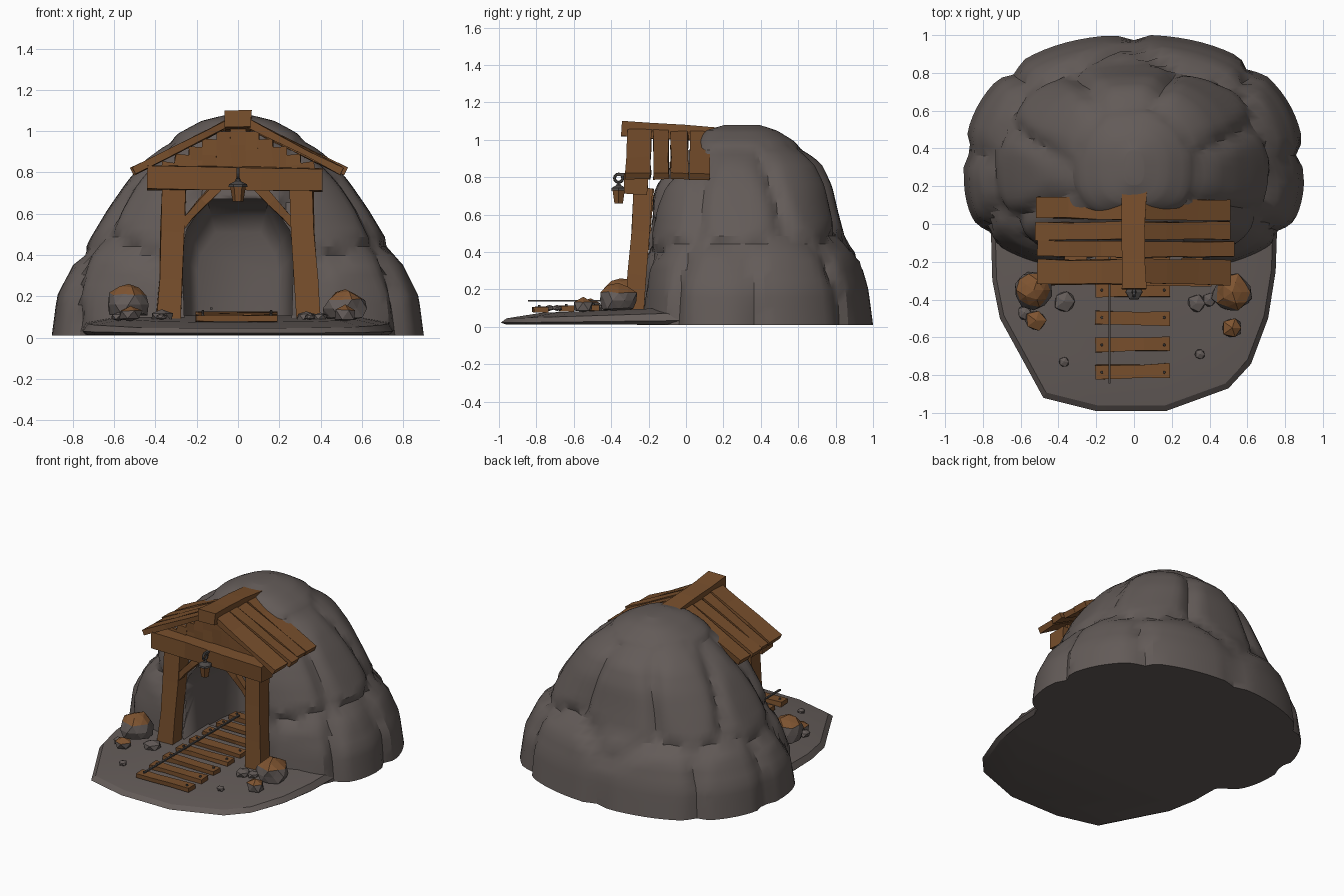
import bpy, bmesh, math, random
from mathutils import Vector, Matrix

random.seed(4)
if "Cube" in bpy.data.objects:
    bpy.data.objects.remove(bpy.data.objects["Cube"])


def material(name, rgb):
    m = bpy.data.materials.new(name)
    m.use_nodes = True
    m.diffuse_color = (*rgb, 1)
    bsdf = m.node_tree.nodes["Principled BSDF"]
    bsdf.inputs["Base Color"].default_value = (*rgb, 1)
    bsdf.inputs["Roughness"].default_value = 0.9
    return m


STONE = material("stone", (0.125, 0.105, 0.098))
WOOD = material("wood", (0.185, 0.077, 0.025))
ORE = material("ore", (0.21, 0.088, 0.03))
IRON = material("iron", (0.075, 0.068, 0.065))


def finish(name, bm, mats, smooth=None):
    bmesh.ops.recalc_face_normals(bm, faces=bm.faces)
    me = bpy.data.meshes.new(name)
    bm.to_mesh(me)
    bm.free()
    ob = bpy.data.objects.new(name, me)
    bpy.context.collection.objects.link(ob)
    for m in mats:
        me.materials.append(m)
    if smooth:
        bpy.ops.object.select_all(action='DESELECT')
        ob.select_set(True)
        bpy.context.view_layer.objects.active = ob
        bpy.ops.object.shade_smooth_by_angle(angle=math.radians(smooth))
    return ob


def loft(name, rings, mat, smooth=None):
    """Skin a list of equally long point rings and cap both ends."""
    bm = bmesh.new()
    rows = [[bm.verts.new(p) for p in ring] for ring in rings]
    n = len(rows[0])
    for a, b in zip(rows, rows[1:]):
        for i in range(n):
            j = (i + 1) % n
            bm.faces.new((a[i], a[j], b[j], b[i]))
    bm.faces.new(rows[0])
    bm.faces.new(rows[-1])
    return finish(name, bm, [mat], smooth)


def beam(name, a, b, wide, thick, up=(0, 0, 1), mat=WOOD, rough=0.006):
    """Hand-hewn timber from a to b with a waist and uneven corners."""
    a, b = Vector(a), Vector(b)
    d = (b - a).normalized()
    side = d.cross(Vector(up)).normalized()
    top = side.cross(d)
    rings = []
    for t in (0, 0.3, 0.65, 1):
        s = 1 - 0.2 * t * (1 - t)
        rings.append([a.lerp(b, t) + side * (u * wide / 2 * s + random.uniform(-rough, rough))
                      + top * (v * thick / 2 * s + random.uniform(-rough, rough))
                      for u, v in ((-1, -1), (1, -1), (1, 1), (-1, 1))])
    return loft(name, rings, mat)


# Hill: height, half width, back reach, front reach
CENTRE_Y = 0.3
LEVELS = [(0.01, 0.87, 0.67, 0.53), (0.2, 0.845, 0.645, 0.515), (0.36, 0.765, 0.60, 0.50),
          (0.47, 0.69, 0.52, 0.48), (0.62, 0.60, 0.48, 0.46), (0.75, 0.51, 0.45, 0.43),
          (0.87, 0.41, 0.395, 0.34), (0.98, 0.29, 0.285, 0.25), (1.05, 0.17, 0.18, 0.19),
          (1.08, 0.05, 0.09, 0.09)]


def hill_point(angle, z):
    for lo, hi in zip(LEVELS, LEVELS[1:]):
        if z <= hi[0] + 1e-6:
            break
    t = (z - lo[0]) / (hi[0] - lo[0])
    w, back, front = (lo[k] + (hi[k] - lo[k]) * t for k in (1, 2, 3))
    c, s = math.cos(angle), math.sin(angle)
    p, reach = (0.88, back) if s > 0 else (0.72, front)
    return Vector((w * math.copysign(abs(c) ** p, c),
                   CENTRE_Y + reach * math.copysign(abs(s) ** p, s), z))


# Boulder centres; the creases run halfway between neighbours
seeds = [Vector((0.02, CENTRE_Y, 1.14))]
for z, turns in ((.2, (-50, -12, 25, 66, 113, 155, 192, 230, 270)),
                 (.68, (-52, 0, 42, 92, 140, 182, 232, 270))):
    for turn in turns:
        seeds.append(hill_point(math.radians(turn + random.uniform(-4, 4)),
                                z + random.uniform(-.05, .05)))


def boulder_point(angle, z):
    p = hill_point(angle, z)
    near = sorted((p - s).length for s in seeds)
    swell = min(1, (near[1] - near[0]) / 0.13)
    out = Vector((p.x, p.y - CENTRE_Y, 0)).normalized()
    return p + out * (0.052 * swell ** 0.6 - 0.02) * min(1, (1.1 - z) * 4)


N, ROWS = 88, 34
heights = [0.01 + 1.07 * math.sin(math.pi / 2 * k / ROWS) for k in range(ROWS + 1)]
hill = loft("hill", [[boulder_point(math.tau * i / N, z) for i in range(N)] for z in heights],
            STONE, 28)

# Tunnel cut into the hill, narrowing towards its end
arch = [(-.26, .095), (-.27, .4), (-.25, .52), (-.15, .67), (.15, .67), (.25, .52), (.27, .4), (.26, .095)]
cutter = loft("tunnel_cutter",
              [[(x * s, y, .095 + (z - .095) * s) for x, z in arch]
               for y, s in ((-.7, 1.0), (-.05, 1.0), (.2, .96), (.31, .86), (.34, .72))], STONE, 50)
cutter.hide_render = True
cut = hill.modifiers.new("tunnel", 'BOOLEAN')
cut.operation, cut.solver, cut.object = 'DIFFERENCE', 'EXACT', cutter
bpy.context.view_layer.objects.active = hill
bpy.ops.object.modifier_apply(modifier="tunnel")
bpy.data.objects.remove(cutter)

# Ground slab before the entrance
edge = [(.76, .05), (.75, -.25), (.71, -.5), (.62, -.74), (.5, -.87), (.17, -.99), (-.2, -.99),
        (-.48, -.92), (-.6, -.7), (-.71, -.5), (-.75, -.3), (-.76, .05)]


def slab_ring(scale, lift, slope):
    return [(x * scale, y * scale, lift + slope * (y + 1)) for x, y in edge]


loft("ground_slab", [slab_ring(.97, .012, 0), slab_ring(1, .022, .012),
                     slab_ring(.97, .045, .03), slab_ring(.78, .075, .03)], STONE, 25)


def rock(name, x, y, z, r, tall, ore=None):
    """Chipped stone; faces above the ore height take the ore colour."""
    bm = bmesh.new()
    bmesh.ops.create_icosphere(bm, subdivisions=2 if r > .08 else 1, radius=r)
    for v in bm.verts:
        v.co *= random.uniform(.88, 1.1)
        v.co.z = max(v.co.z * tall, -r * .5)
    if ore is not None:
        for f in bm.faces:
            f.material_index = int(f.calc_center_median().z > ore * r)
    bmesh.ops.translate(bm, vec=(x, y, z), verts=bm.verts)
    finish(name, bm, [STONE, ORE])


rock("large_rock_right", -.53, -.35, .16, .105, 1.0, .38)
rock("large_rock_left", .52, -.36, .14, .105, .85, .35)
rock("ore_rock_left", .52, -.55, .11, .06, .9, .35)
rock("ore_rock_right", -.52, -.51, .11, .06, .7, .35)
for x, y, r in ((-.37, -.41, .06), (.33, -.42, .05), (.4, -.4, .04), (-.58, -.47, .04),
                (-.37, -.73, .03), (.35, -.69, .03)):
    rock("loose_stone", x, y, .1, r, .6)

# Track: sleepers running into the tunnel and a thin rail
for i in range(8):
    y = -.785 + .145 * i
    z = min(.08 + .035 * (y + 1), .105)
    beam("sleeper", (-.205, y, z + .005), (.19, y + random.uniform(-.01, .01), z + .005), .075, .03, rough=.003)
    for x in (-.17, .16):
        bm = bmesh.new()
        bmesh.ops.create_cone(bm, segments=6, radius1=.008, radius2=.006, depth=.01, cap_ends=True,
                              matrix=Matrix.Translation((x, y, z + .024)))
        finish("sleeper_nail", bm, [IRON])
beam("rail", (-.13, -.845, .14), (-.13, .2, .14), .012, .01, mat=IRON, rough=0)

# Timber frame
for s, side in ((-1, "right"), (1, "left")):
    beam("post_" + side, (s * .34, -.275, .08), (s * .305, -.225, .74), .115, .1, up=(0, 1, 0))
    beam("brace_" + side, (s * .29, -.25, .53), (s * .1, -.25, .73), .045, .045, up=(0, 1, 0))
beam("cross_beam", (-.44, -.265, .775), (.41, -.265, .765), .12, .115)
beam("ridge_beam", (0, -.345, 1.06), (0, .17, 1.025), .13, .08)

# Gable boards behind the cross beam
for i in range(-5, 6):
    x = i * .07
    beam("gable_board", (x, -.22, .74), (x * .95, -.22, 1.035 - abs(x) * .53), .074, .025, up=(0, 1, 0), rough=.004)

# Roof planks running down both slopes
for s in (-1, 1):
    for y, w in ((-.25, .13), (-.135, .085), (-.035, .095), (.08, .115)):
        reach = .515 + random.uniform(-.015, .01)
        beam("roof_plank", (s * .02, y, 1.055 - .03 * (y + .3)),
             (s * reach, y + random.uniform(-.01, .01), .805), w, .036, rough=.005)


# Hanging lantern
def turned(name, profile, mat, sides=6):
    loft(name, [[(r * math.cos(math.tau * i / sides), -.36 + r * math.sin(math.tau * i / sides), z)
                 for i in range(sides)] for r, z in profile], mat)


turned("lantern_body", [(.026, .66), (.038, .732)], WOOD)
turned("lantern_cap", [(.046, .73), (.044, .742), (.014, .758), (.008, .775)], IRON)
bpy.ops.mesh.primitive_torus_add(major_radius=.022, minor_radius=.008, major_segments=12, minor_segments=6,
                                 location=(0, -.36, .795), rotation=(0, math.pi / 2, 0))
ring = bpy.context.object
ring.name = "lantern_ring"
ring.data.materials.append(IRON)
beam("lantern_hook", (0, -.3, .815), (0, -.37, .815), .016, .016, mat=IRON, rough=0)
